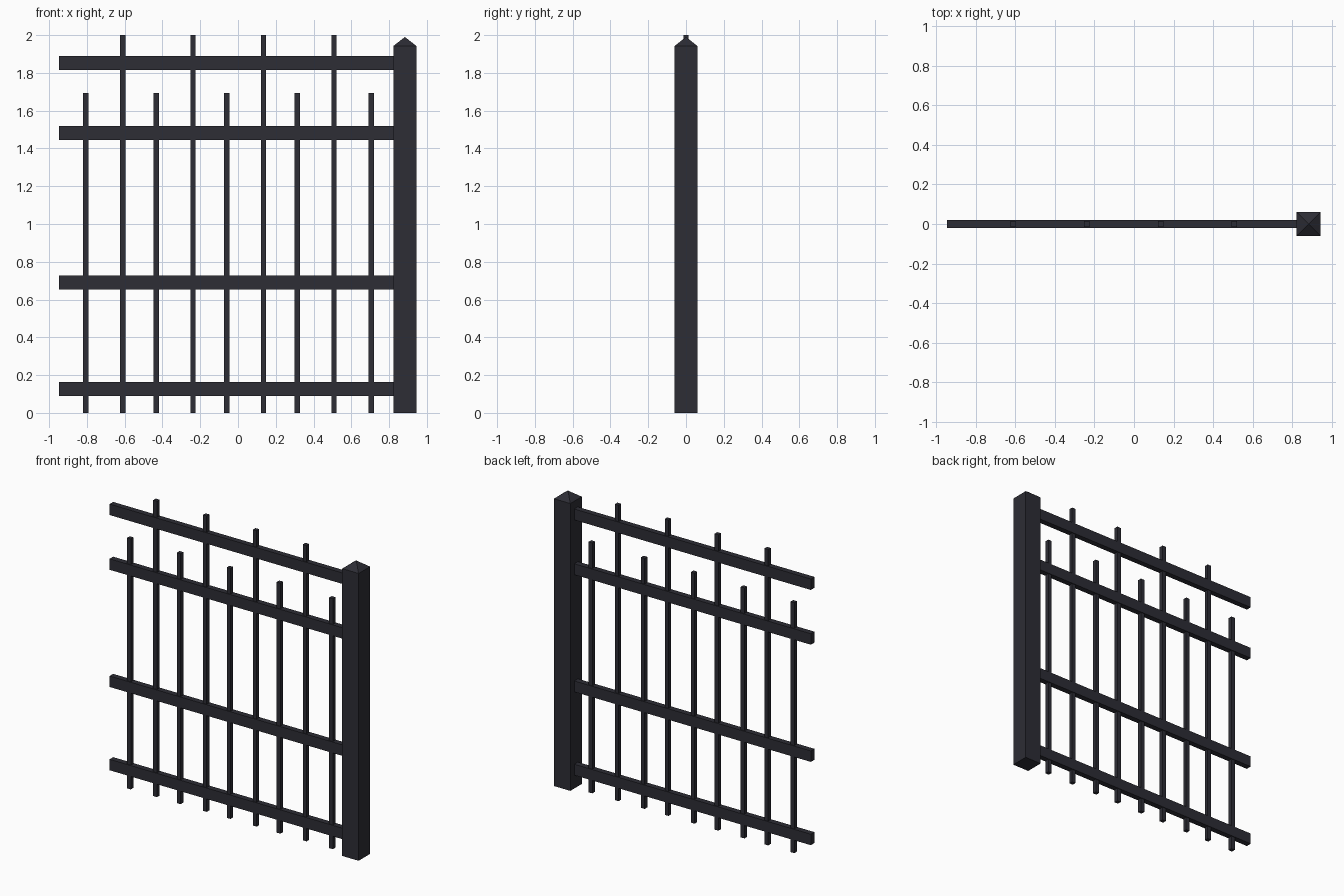
import bpy, bmesh

if "Cube" in bpy.data.objects:
    bpy.data.objects.remove(bpy.data.objects["Cube"])

iron = bpy.data.materials.new("dark_iron")
iron.diffuse_color = (0.026, 0.026, 0.035, 1)
iron.use_nodes = True
iron.node_tree.nodes["Principled BSDF"].inputs["Base Color"].default_value = iron.diffuse_color


def box(name, x0, x1, half_depth, z0, z1, peak=None):
    """Upright box; peak replaces the flat top with a pyramid."""
    bm = bmesh.new()
    low, high = [[bm.verts.new((x, y, z)) for x, y in
                  ((x0, -half_depth), (x1, -half_depth), (x1, half_depth), (x0, half_depth))]
                 for z in (z0, z1)]
    bm.faces.new(low[::-1])
    for i in range(4):
        j = (i + 1) % 4
        bm.faces.new((low[i], low[j], high[j], high[i]))
    if peak is None:
        bm.faces.new(high)
    else:
        tip = bm.verts.new(((x0 + x1) / 2, 0, peak))
        for i in range(4):
            bm.faces.new((high[i], high[(i + 1) % 4], tip))
    mesh = bpy.data.meshes.new(name)
    bm.to_mesh(mesh)
    bm.free()
    mesh.materials.append(iron)
    bpy.context.collection.objects.link(bpy.data.objects.new(name, mesh))


# End post with pyramid cap
box("post", 0.822, 0.945, 0.061, 0, 1.942, peak=1.99)

# Horizontal rails, ending at the post
for i, z in enumerate((0.127, 0.690, 1.482, 1.852)):
    box(f"rail_{i + 1}", -0.947, 0.83, 0.019, z - 0.037, z + 0.037)

# Vertical bars, alternating short and tall
for i, x in enumerate((-0.806, -0.61, -0.433, -0.238, -0.06, 0.135, 0.313, 0.508, 0.705)):
    kind, top = (("tall", 2.0) if i % 2 else ("short", 1.693))
    box(f"{kind}_bar_{i + 1}", x - 0.014, x + 0.014, 0.014, 0, top)
